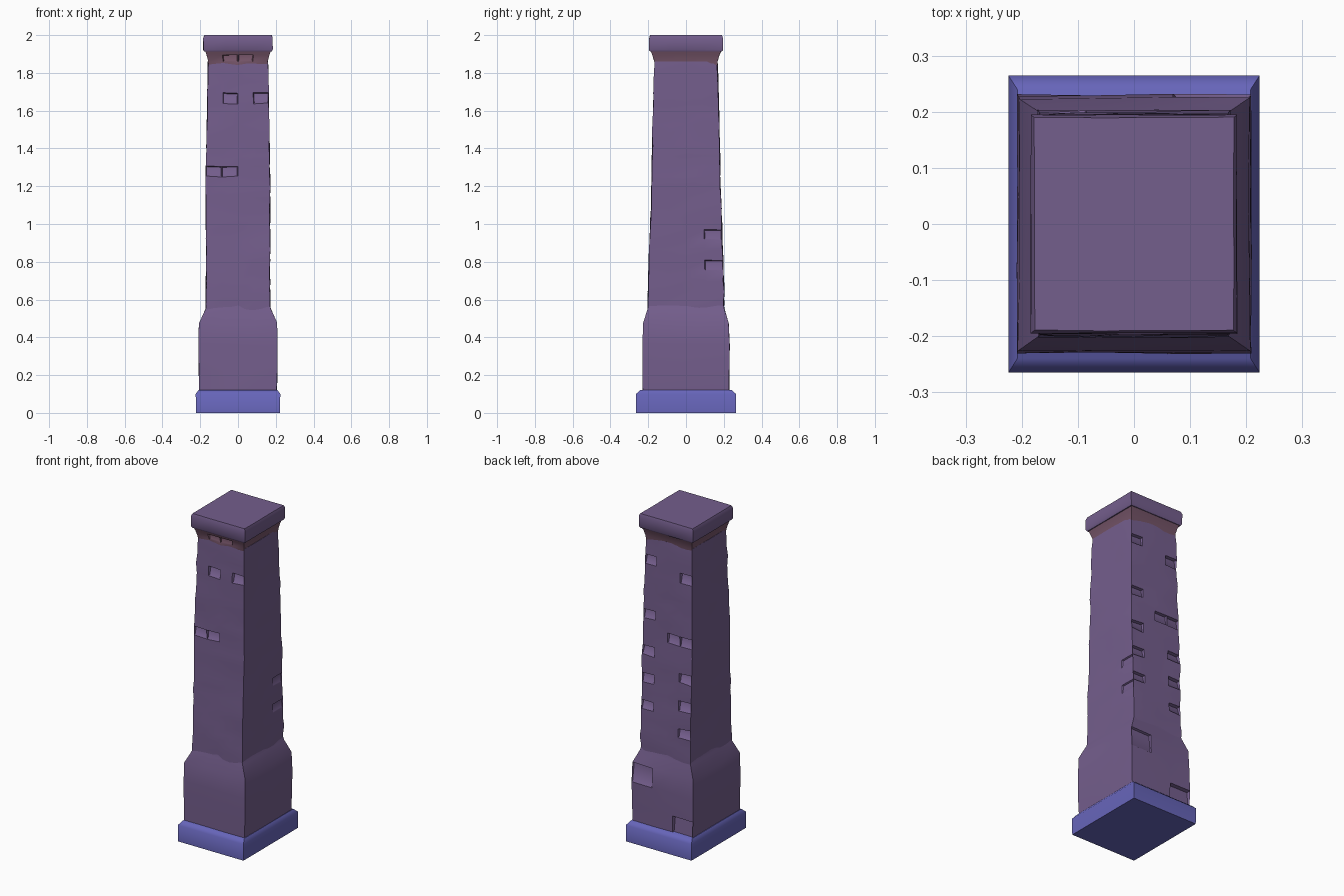
import bpy, bmesh, math, random
from mathutils import Vector

if "Cube" in bpy.data.objects:
    bpy.data.objects.remove(bpy.data.objects["Cube"])

random.seed(7)


def material(name, rgb):
    m = bpy.data.materials.new(name)
    m.diffuse_color = (*rgb, 1)
    m.use_nodes = True
    m.node_tree.nodes["Principled BSDF"].inputs["Base Color"].default_value = m.diffuse_color
    return m


STONE = material("purple stone", (0.175, 0.112, 0.265))
BLUE = material("blue stone", (0.135, 0.13, 0.49))
NECK = material("reddish stone", (0.18, 0.09, 0.14))


def ring(hx, hy, z, n):
    """Rectangle outline with n segments on each side."""
    corners = [(-hx, -hy), (hx, -hy), (hx, hy), (-hx, hy)]
    pts = []
    for i, (ax, ay) in enumerate(corners):
        bx, by = corners[(i + 1) % 4]
        for k in range(n):
            t = k / n
            pts.append(Vector((ax + (bx - ax) * t, ay + (by - ay) * t, z)))
    return pts


def loft(name, profile, mat, n=1, rough=0.0, chips=(), angle=50):
    """Rectangular loft through (z, half x, half y) rings, worn and chipped."""
    bm = bmesh.new()
    rings = []
    for j, (z, hx, hy) in enumerate(profile):
        row = []
        for p in ring(hx, hy, z, n):
            if rough:
                wear = 1 + random.uniform(-1.6, 0.5) * rough / 0.17
                p.x *= wear
                p.y *= wear
                if 0 < j < len(profile) - 1:
                    p.z += random.uniform(-1, 1) * rough * 1.5
            row.append(bm.verts.new(p))
        rings.append(row)
    count = 4 * n
    for a, b in zip(rings, rings[1:]):
        for i in range(count):
            k = (i + 1) % count
            bm.faces.new((a[i], a[k], b[k], b[i]))
    bm.faces.new(rings[0][::-1])
    bm.faces.new(rings[-1])
    bm.normal_update()
    # chipped pockets: inset the nearest side face and push it inwards
    for x, y, z, depth in chips:
        target = Vector((x, y, z))
        sides = [f for f in bm.faces if abs(f.normal.z) < 0.7]
        f = min(sides, key=lambda q: (q.calc_center_median() - target).length)
        normal = f.normal.copy()
        bmesh.ops.inset_individual(bm, faces=[f], thickness=0.006)
        low = min(v.co.z for v in f.verts) + 0.01
        for v in f.verts:
            v.co -= normal * (depth if v.co.z > low else depth * 0.4)
    bm.normal_update()
    mesh = bpy.data.meshes.new(name)
    bm.to_mesh(mesh)
    bm.free()
    mesh.materials.append(mat)
    ob = bpy.data.objects.new(name, mesh)
    bpy.context.collection.objects.link(ob)
    bpy.ops.object.select_all(action='DESELECT')
    bpy.context.view_layer.objects.active = ob
    ob.select_set(True)
    bpy.ops.object.shade_smooth_by_angle(angle=math.radians(angle))
    return ob


# blue foot slab
loft("base_slab", [(0, 0.222, 0.264), (0.10, 0.224, 0.265), (0.122, 0.208, 0.24)], BLUE)

# plinth block with sloping shoulders
loft("plinth", [(0.11, 0.207, 0.232), (0.22, 0.209, 0.232), (0.36, 0.209, 0.231),
                (0.475, 0.207, 0.226), (0.55, 0.174, 0.204), (0.58, 0.165, 0.198)],
     STONE, n=3, rough=0.0018,
     chips=[(-0.14, 0.23, 0.18, 0.022), (0.14, 0.23, 0.42, 0.012)])

# weathered tapering shaft
stations = [(0.53, 0.172, 0.204), (0.75, 0.170, 0.200), (1.0, 0.171, 0.191),
            (1.2, 0.172, 0.184), (1.5, 0.166, 0.178), (1.86, 0.160, 0.168)]


def shaft_size(z):
    for (z0, x0, y0), (z1, x1, y1) in zip(stations, stations[1:]):
        if z <= z1:
            t = (z - z0) / (z1 - z0)
            return x0 + (x1 - x0) * t, y0 + (y1 - y0) * t
    return stations[-1][1:]


rows = 24
shaft_profile = []
for i in range(rows + 1):
    z = 0.53 + (1.86 - 0.53) * i / rows
    shaft_profile.append((z, *shaft_size(z)))

front_chips = [(-0.10, -0.18, 1.29, 0.016), (-0.03, -0.18, 1.29, 0.016),
               (-0.06, -0.17, 1.69, 0.016), (0.12, -0.17, 1.69, 0.02)]
back_chips = [(-0.13, 0.19, z, 0.018) for z in (0.72, 0.9, 1.07, 1.29, 1.69)]
back_chips += [(0.13, 0.19, z, 0.016) for z in (0.85, 1.0, 1.18, 1.4, 1.72)]
back_chips += [(-0.05, 0.18, 1.29, 0.016)]
side_chips = [(0.17, 0.15, 0.78, 0.008), (0.17, 0.12, 0.95, 0.008)]
loft("shaft", shaft_profile, STONE, n=4, rough=0.0026,
     chips=front_chips + back_chips + side_chips)

# reddish flaring neck under the capital
loft("neck", [(1.83, 0.157, 0.165), (1.86, 0.158, 0.168),
              (1.895, 0.166, 0.178), (1.922, 0.176, 0.190)], NECK, n=4, rough=0.0012,
     chips=[(-0.06, -0.17, 1.88, 0.012), (0.02, -0.17, 1.88, 0.012)])

# capital slab with softened edges
loft("capital", [(1.912, 0.178, 0.190), (1.922, 0.184, 0.196), (1.985, 0.184, 0.195),
                 (2.0, 0.178, 0.190)], STONE, n=3, rough=0.0008)
